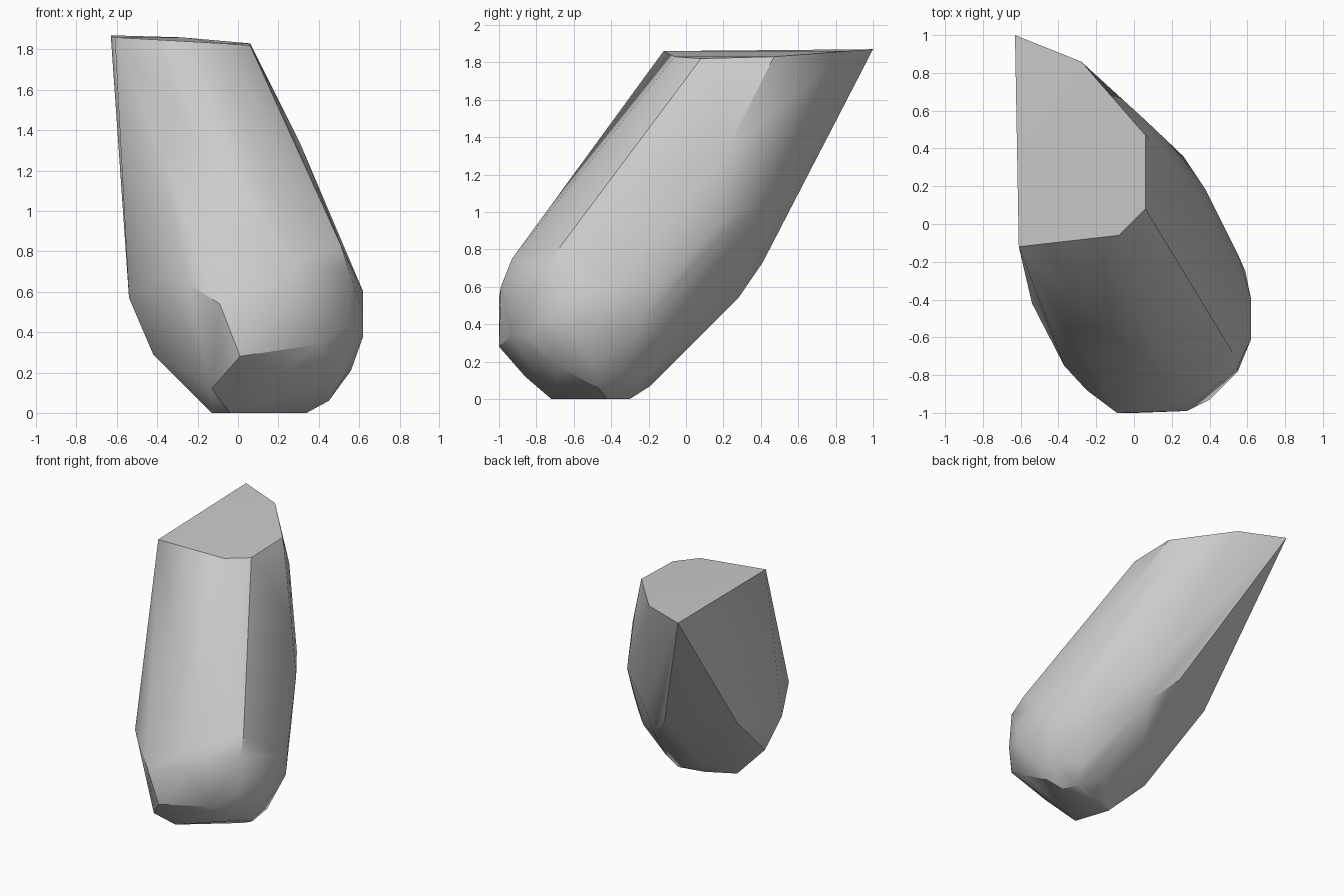
import bpy
import bmesh
import math

default_cube = bpy.data.objects.get("Cube")
if default_cube:
    bpy.data.objects.remove(default_cube, do_unlink=True)


def make_material(name, colour):
    """Create one flat matte material."""
    material = bpy.data.materials.new(name)
    material.use_nodes = True
    material.diffuse_color = colour
    shader = material.node_tree.nodes["Principled BSDF"]
    shader.inputs["Base Color"].default_value = colour
    shader.inputs["Roughness"].default_value = 0.8
    return material


def convex_part(name, corner_groups, material, sharp_angle):
    """Wrap groups of corner points in one convex skin with smooth shading."""
    bm = bmesh.new()
    for group in corner_groups:
        for corner in group:
            bm.verts.new(corner)
    hull = bmesh.ops.convex_hull(bm, input=bm.verts[:])
    unused = [item for item in hull["geom_interior"] + hull["geom_unused"]
              if isinstance(item, bmesh.types.BMVert)]
    bmesh.ops.delete(bm, geom=list(set(unused)), context="VERTS")
    # Merge the nearly flat triangles into clean facets
    bmesh.ops.dissolve_limit(bm, angle_limit=math.radians(2),
                             verts=bm.verts[:], edges=bm.edges[:])
    bmesh.ops.recalc_face_normals(bm, faces=bm.faces[:])
    mesh = bpy.data.meshes.new(name)
    bm.to_mesh(mesh)
    bm.free()
    mesh.materials.append(material)
    part = bpy.data.objects.new(name, mesh)
    bpy.context.collection.objects.link(part)
    bpy.ops.object.select_all(action="DESELECT")
    part.select_set(True)
    bpy.context.view_layer.objects.active = part
    bpy.ops.object.shade_smooth_by_angle(angle=math.radians(sharp_angle))
    return part


# Flat cut across the upper end
top_cut = [(-.63, 1, 1.87), (-.28, .86, 1.86), (.06, .47, 1.83),
           (.06, .08, 1.82), (-.08, -.06, 1.83), (-.61, -.12, 1.86)]

# Rounded flank on the positive x side
flank = [(.06, .55, 1.6), (.31, .22, 1.33), (.26, .36, 1.03),
         (.38, .18, .94), (.48, -.03, .63), (.55, -.16, .6),
         (.62, -.4, .6), (.62, -.61, .38), (.62, -.61, .5),
         (.51, -.66, .83), (.55, -.75, .7), (.55, -.78, .43),
         (.59, -.25, .38), (.56, -.5, .21), (.49, -.34, .12),
         (.4, -.04, .4), (.32, -.2, .13)]

# Blunt lower nose facing the front
nose = [(.29, -.93, .75), (.28, -.99, .6), (-.09, -1, .54), (.01, -1, .28),
        (.4, -.93, .34), (.47, -.85, .33), (-.25, -.88, .64),
        (-.37, -.75, .67)]

# Flat side on the negative x side
flat_side = [(-.54, -.42, .57), (-.55, .15, .74), (-.42, -.38, .29)]

# Underside, with the slanted cut below the nose
underside = [(-.13, -.86, .12), (-.04, -.72, 0), (-.13, -.45, 0),
             (.08, -.34, 0), (.28, -.3, 0), (.34, -.42, 0),
             (.45, -.47, .06), (.52, -.68, .17)]

# Sloping back
back = [(-.1, .41, .73), (.1, .36, .75), (.08, .28, .54),
        (-.1, -.03, .26), (.15, -.19, .07)]

stone_grey = make_material("stone grey", (.6, .6, .6, 1))
convex_part("faceted_stone",
            [top_cut, flank, nose, flat_side, underside, back],
            stone_grey, 33)
